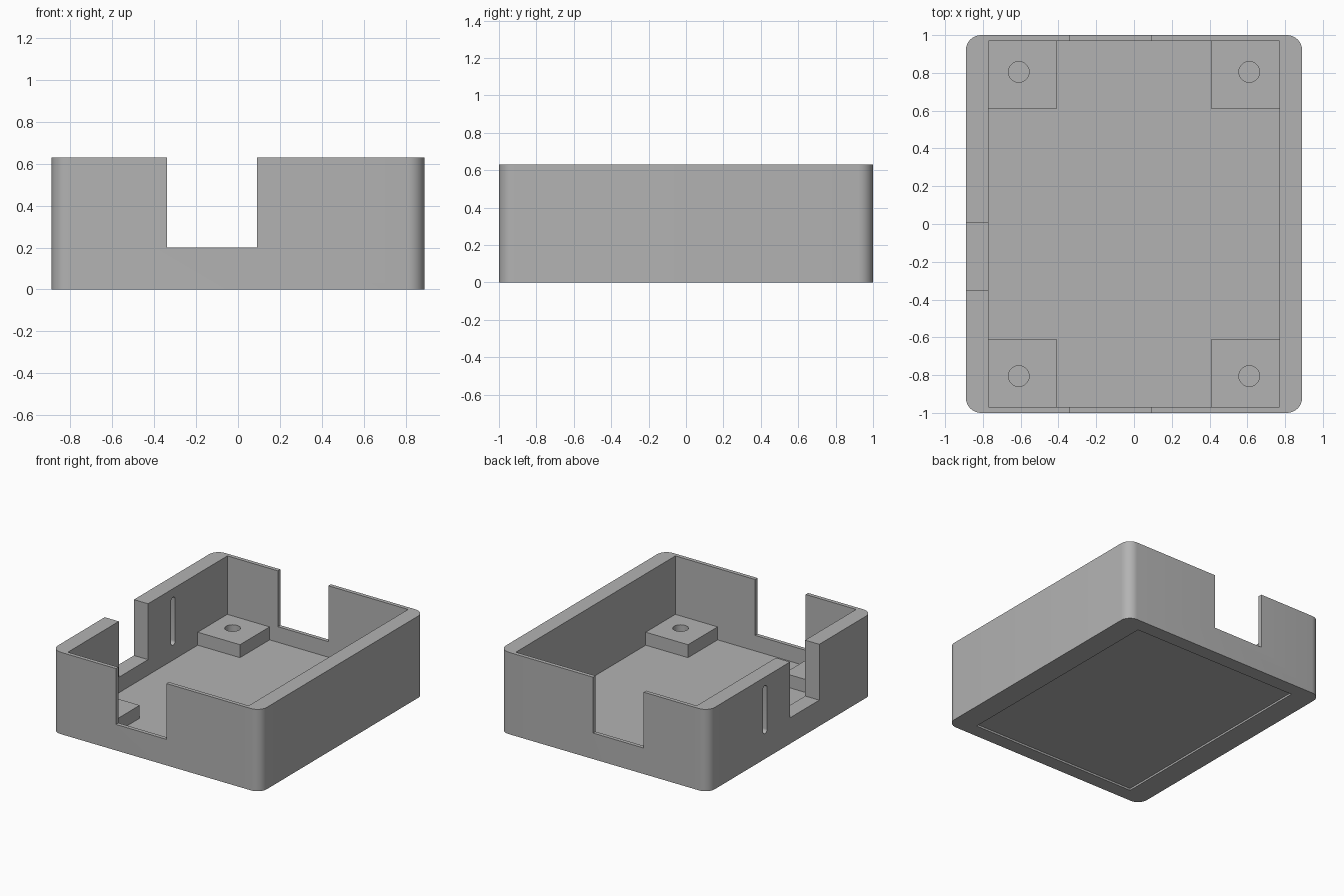
import bpy
import bmesh
from mathutils import Matrix, Vector

default = bpy.data.objects.get("Cube")
if default:
    bpy.data.objects.remove(default, do_unlink=True)

HEIGHT, FLOOR, SILL, PAD_TOP = 0.63, 0.08, 0.20, 0.18
HALF_X, HALF_Y = 0.89, 1.0      # outer half sizes
IN_X, IN_Y = 0.77, 0.97         # cavity half sizes
PAD = 0.36

grey = bpy.data.materials.new("plain grey")
grey.use_nodes = True
colour = (0.45, 0.45, 0.45, 1)
grey.diffuse_color = colour
grey.node_tree.nodes["Principled BSDF"].inputs["Base Color"].default_value = colour


def finish(name, bm):
    bmesh.ops.recalc_face_normals(bm, faces=bm.faces)
    mesh = bpy.data.meshes.new(name)
    bm.to_mesh(mesh)
    bm.free()
    mesh.materials.append(grey)
    obj = bpy.data.objects.new(name, mesh)
    bpy.context.collection.objects.link(obj)
    return obj


def box(name, low, high, round_axis=None, radius=0, segments=8):
    """Box between two corners, with edges along one axis optionally rounded."""
    low, high = Vector(low), Vector(high)
    bm = bmesh.new()
    bmesh.ops.create_cube(bm, size=1)
    bmesh.ops.scale(bm, vec=high - low, verts=bm.verts)
    bmesh.ops.translate(bm, vec=(low + high) / 2, verts=bm.verts)
    if round_axis is not None:
        edges = [e for e in bm.edges
                 if abs((e.verts[0].co - e.verts[1].co)[round_axis]) > 1e-4]
        bmesh.ops.bevel(bm, geom=edges, offset=radius, segments=segments,
                        profile=0.5, affect='EDGES')
    return finish(name, bm)


def cylinder(name, x, y, low, high, radius):
    bm = bmesh.new()
    bmesh.ops.create_cone(bm, cap_ends=True, segments=32, radius1=radius,
                          radius2=radius, depth=high - low,
                          matrix=Matrix.Translation((x, y, (low + high) / 2)))
    return finish(name, bm)


def activate(obj):
    bpy.ops.object.select_all(action='DESELECT')
    obj.select_set(True)
    bpy.context.view_layer.objects.active = obj


def cut(target, cutter):
    cutter.hide_render = True
    mod = target.modifiers.new("cut", 'BOOLEAN')
    mod.operation, mod.solver, mod.object = 'DIFFERENCE', 'EXACT', cutter
    activate(target)
    bpy.ops.object.modifier_apply(modifier=mod.name)
    bpy.data.objects.remove(cutter, do_unlink=True)


def smooth(obj):
    activate(obj)
    bpy.ops.object.shade_smooth_by_angle()


# Rounded tray with a square-cornered cavity
tray = box("tray", (-HALF_X, -HALF_Y, 0), (HALF_X, HALF_Y, HEIGHT), 2, 0.08)
cut(tray, box("cavity_cutter", (-IN_X, -IN_Y, FLOOR), (IN_X, IN_Y, 1)))

# Matching openings in the front and back walls
cut(tray, box("end_opening_cutter", (-0.34, -1.2, SILL), (0.09, 1.2, 1)))

# Opening and narrow rounded slot in the right wall
cut(tray, box("side_opening_cutter", (-1.2, -0.35, SILL), (-0.6, 0.005, 1)))
cut(tray, box("slot_cutter", (-1.2, 0.285, 0.195), (-0.6, 0.335, 0.565),
              0, 0.0245, 6))

# Shallow recess under the base
cut(tray, box("base_recess_cutter", (-0.71, -0.89, -0.1), (0.71, 0.89, 0.015)))
smooth(tray)

# Corner mounting pads with screw holes
for end, sy in (("front", -1), ("back", 1)):
    for side, sx in (("right", -1), ("left", 1)):
        xs = sorted((sx * IN_X, sx * (IN_X - PAD)))
        ys = sorted((sy * IN_Y, sy * (IN_Y - PAD)))
        pad = box(f"{end}_{side}_pad", (xs[0], ys[0], FLOOR),
                  (xs[1], ys[1], PAD_TOP))
        cut(pad, cylinder("hole_cutter", sx * 0.61, sy * 0.805, 0, 0.4, 0.055))
        smooth(pad)
